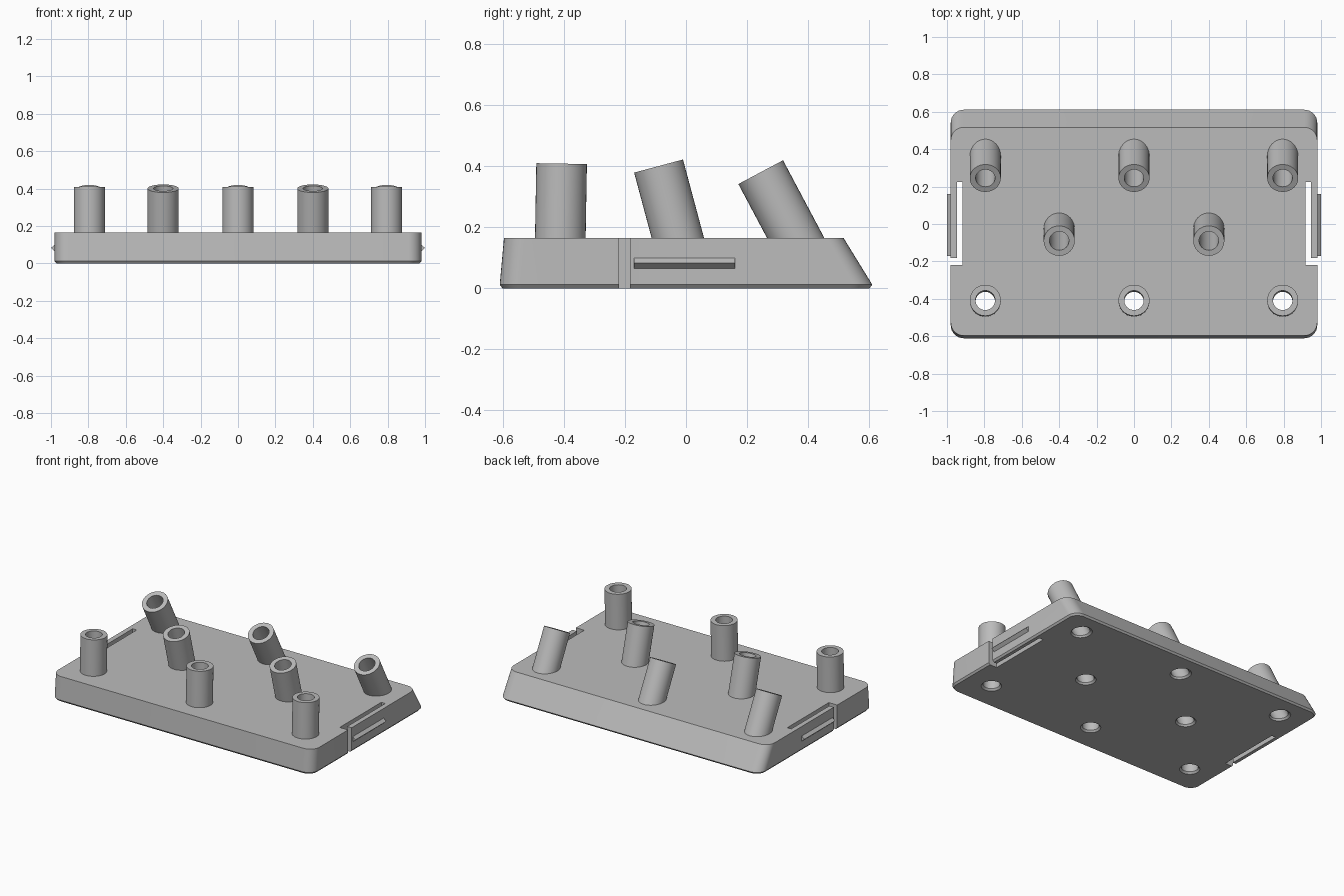
import bpy, bmesh
from math import sin, cos, pi, radians
from mathutils import Vector

cube = bpy.data.objects.get("Cube")
if cube:
    bpy.data.objects.remove(cube, do_unlink=True)

grey = bpy.data.materials.new("plain grey")
grey.use_nodes = True
colour = (0.5, 0.5, 0.5, 1)
grey.diffuse_color = colour
grey.node_tree.nodes["Principled BSDF"].inputs["Base Color"].default_value = colour

TOP = 0.165     # height of the plate
SEG = 40        # sides of the tubes


def loft(name, rings, closed=False):
    """Skin a list of rings; cap the ends, or join last to first."""
    bm = bmesh.new()
    loops = [[bm.verts.new(p) for p in ring] for ring in rings]
    n = len(loops[0])
    pairs = list(zip(loops, loops[1:]))
    if closed:
        pairs.append((loops[-1], loops[0]))
    else:
        bm.faces.new(loops[0])
        bm.faces.new(loops[-1])
    for a, b in pairs:
        for i in range(n):
            j = (i + 1) % n
            bm.faces.new((a[i], a[j], b[j], b[i]))
    bmesh.ops.recalc_face_normals(bm, faces=bm.faces)
    mesh = bpy.data.meshes.new(name)
    bm.to_mesh(mesh)
    bm.free()
    mesh.materials.append(grey)
    obj = bpy.data.objects.new(name, mesh)
    bpy.context.collection.objects.link(obj)
    return obj


def smooth(obj):
    bpy.ops.object.select_all(action='DESELECT')
    obj.select_set(True)
    bpy.context.view_layer.objects.active = obj
    bpy.ops.object.shade_smooth_by_angle(angle=radians(30))


def rounded_rect(z, half_x, y0, y1, r=0.07, steps=8):
    corners = ((half_x - r, y1 - r), (r - half_x, y1 - r),
               (r - half_x, y0 + r), (half_x - r, y0 + r))
    return [(cx + r * cos(a), cy + r * sin(a), z)
            for k, (cx, cy) in enumerate(corners)
            for a in [(k + s / steps) * pi / 2 for s in range(steps + 1)]]


def tube_ring(x, y, z, tilt, r, plane=None):
    """Circle across a leaning axis, optionally slid along it onto a level plane."""
    axis = Vector((0, -sin(tilt), cos(tilt)))
    side = Vector((0, cos(tilt), sin(tilt)))
    ring = []
    for i in range(SEG):
        a = 2 * pi * i / SEG
        p = Vector((x + r * cos(a), y, z)) + side * r * sin(a)
        if plane is not None:
            p += axis * (plane - p.z) / axis.z
        ring.append(p)
    return ring


# Base plate: sloped back, slightly sloped front, small bottom chamfer
plate = loft("base_plate", [rounded_rect(0, 0.97, -0.602, 0.602, 0.062),
                            rounded_rect(0.012, 0.98, -0.611, 0.611),
                            rounded_rect(TOP, 0.98, -0.597, 0.517)])
cutters = []

# Tubes in three rows, leaning further towards the back
OUTER, INNER = 0.083, 0.052
rows = (("front", (-0.795, 0, 0.795), -0.408, 0.409, -1),
        ("middle", (-0.4, 0.4), -0.09, 0.401, 15),
        ("back", (-0.795, 0, 0.795), 0.245, 0.381, 28))
for row, xs, y, z, degrees in rows:
    tilt = radians(degrees)
    for i, x in enumerate(xs):
        tube = loft(f"{row}_tube_{i + 1}", [
            tube_ring(x, y, z, tilt, OUTER, TOP), tube_ring(x, y, z, tilt, OUTER),
            tube_ring(x, y, z, tilt, INNER), tube_ring(x, y, z, tilt, INNER, TOP)], closed=True)
        smooth(tube)
        # Bore through the plate, flared at the underside
        cutters.append(loft("bore_cutter", [
            tube_ring(x, y, z, tilt, INNER + 0.02, -0.01),
            tube_ring(x, y, z, tilt, INNER, 0.012),
            tube_ring(x, y, z, tilt, INNER, TOP + 0.02)]))

# Side clips: an L-shaped slot frees a tab that carries a pointed ridge
slot = ((0.917, -0.22), (1.1, -0.22), (1.1, -0.183),
        (0.947, -0.183), (0.947, 0.225), (0.917, 0.225))
ridge = ((0.975, 0.065), (0.98, 0.065), (1.0, 0.083), (0.98, 0.1), (0.975, 0.1))
for side, s in (("left", 1), ("right", -1)):
    cutters.append(loft("slot_cutter", [[(s * x, y, z) for x, y in slot]
                                        for z in (-0.1, 0.3)]))
    loft(f"{side}_clip_ridge", [[(s * x, y, z) for x, z in ridge]
                                for y in (-0.17, 0.16)])

# Cut the bores and slots, then discard the cutters
for cutter in cutters:
    cutter.hide_render = True
    mod = plate.modifiers.new("cut", 'BOOLEAN')
    mod.operation = 'DIFFERENCE'
    mod.solver = 'EXACT'
    mod.object = cutter
bpy.context.view_layer.update()
result = bpy.data.meshes.new_from_object(
    plate.evaluated_get(bpy.context.evaluated_depsgraph_get()))
plate.modifiers.clear()
plate.data = result
for cutter in cutters:
    bpy.data.objects.remove(cutter, do_unlink=True)
smooth(plate)
